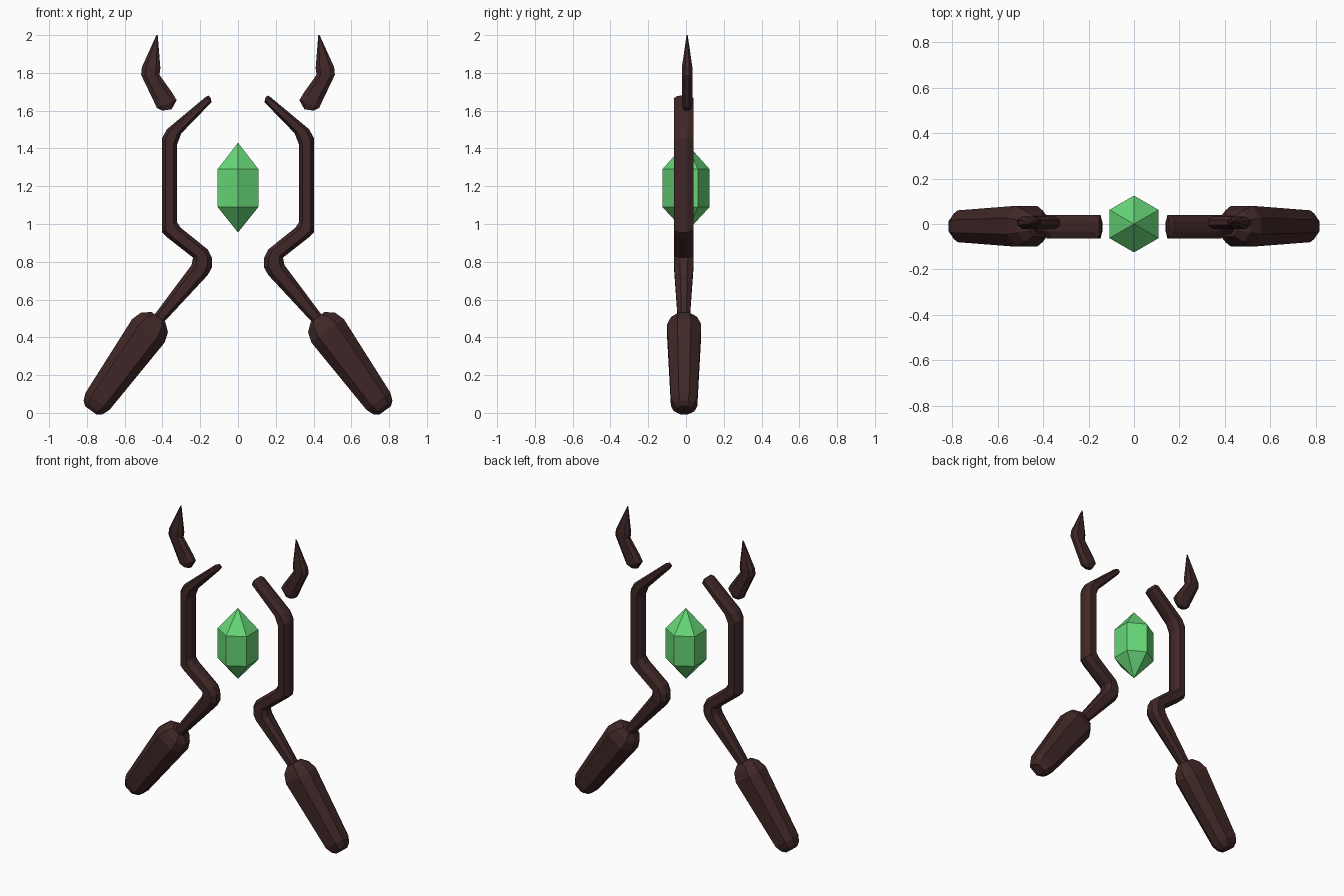
import bpy
import bmesh
import math

if "Cube" in bpy.data.objects:
    bpy.data.objects.remove(bpy.data.objects["Cube"])


def make_material(name, rgb):
    mat = bpy.data.materials.new(name)
    mat.diffuse_color = (*rgb, 1)
    mat.use_nodes = True
    mat.node_tree.nodes["Principled BSDF"].inputs["Base Color"].default_value = mat.diffuse_color
    return mat


WOOD = make_material("dark_brown", (0.051, 0.020, 0.020))
GREEN = make_material("crystal_green", (0.135, 0.68, 0.185))

# Chamfered cross-section: (across, depth), both from -1 to 1
SECTION = [(1, -0.4), (1, 0.4), (0.55, 1), (-0.55, 1),
           (-1, 0.4), (-1, -0.4), (-0.55, -1), (0.55, -1)]


def finish(name, bm, mat):
    bmesh.ops.recalc_face_normals(bm, faces=bm.faces)
    mesh = bpy.data.meshes.new(name)
    bm.to_mesh(mesh)
    bm.free()
    mesh.materials.append(mat)
    obj = bpy.data.objects.new(name, mesh)
    bpy.context.collection.objects.link(obj)
    return obj


def loft(name, stations, y):
    """Skin sections spanning (x1, z1) to (x2, z2) with half depth d, on both sides."""
    for side, sign in (("right", 1), ("left", -1)):
        bm = bmesh.new()
        rings = []
        for x1, z1, x2, z2, d in stations:
            cx, cz = (x1 + x2) / 2, (z1 + z2) / 2
            hx, hz = (x2 - x1) / 2, (z2 - z1) / 2
            rings.append([bm.verts.new((sign * (cx + u * hx), y + v * d, cz + u * hz))
                          for u, v in SECTION])
        n = len(SECTION)
        for a, b in zip(rings, rings[1:]):
            for i in range(n):
                j = (i + 1) % n
                bm.faces.new((a[i], a[j], b[j], b[i]))
        bm.faces.new(rings[0])
        bm.faces.new(rings[-1])
        finish(f"{side}_{name}", bm, WOOD)


# Bent arms that wrap around the crystal and narrow into a neck
loft("arm", [
    (0.145, 1.668, 0.155, 1.680, 0.035),
    (0.140, 1.645, 0.172, 1.672, 0.052),
    (0.300, 1.480, 0.376, 1.502, 0.052),
    (0.323, 1.420, 0.402, 1.455, 0.052),
    (0.323, 1.010, 0.402, 0.955, 0.052),
    (0.303, 0.980, 0.376, 0.930, 0.052),
    (0.160, 0.865, 0.238, 0.822, 0.052),
    (0.138, 0.820, 0.241, 0.808, 0.052),
    (0.138, 0.770, 0.243, 0.795, 0.052),
    (0.160, 0.730, 0.248, 0.780, 0.050),
    (0.388, 0.485, 0.442, 0.520, 0.032),
    (0.430, 0.430, 0.480, 0.465, 0.032),
], -0.012)

# Thick tapered handles: distance along the axis, half width, half depth
AX, AZ = 0.585, -0.811
handle = []
for s, w, d in [(-0.165, 0.045, 0.045), (-0.130, 0.088, 0.070),
                (-0.075, 0.106, 0.090), (0.385, 0.078, 0.070),
                (0.425, 0.062, 0.055), (0.445, 0.038, 0.035)]:
    cx, cz = s * AX - 0.639 * AZ, s * AZ + 0.639 * AX
    handle.append((cx + w * AZ, cz - w * AX, cx - w * AZ, cz + w * AX, d))
loft("handle", handle, -0.010)

# Floating pointed horn tips
loft("horn_tip", [
    (0.352, 1.607, 0.402, 1.600, 0.015),
    (0.325, 1.655, 0.430, 1.615, 0.028),
    (0.345, 1.690, 0.446, 1.650, 0.028),
    (0.416, 1.790, 0.513, 1.790, 0.028),
    (0.411, 1.825, 0.509, 1.830, 0.028),
    (0.425, 2.000, 0.432, 2.000, 0.003),
], 0.006)

# Six-sided floating crystal with pointed ends
bm = bmesh.new()
rings = [[bm.verts.new((0.125 * math.sin(math.pi * i / 3),
                        0.125 * math.cos(math.pi * i / 3), z)) for i in range(6)]
         for z in (1.09, 1.29)]
bottom, top = bm.verts.new((0, 0, 0.955)), bm.verts.new((0, 0, 1.43))
for i in range(6):
    j = (i + 1) % 6
    bm.faces.new((rings[0][i], rings[0][j], rings[1][j], rings[1][i]))
    bm.faces.new((rings[0][j], rings[0][i], bottom))
    bm.faces.new((rings[1][i], rings[1][j], top))
finish("crystal", bm, GREEN)
